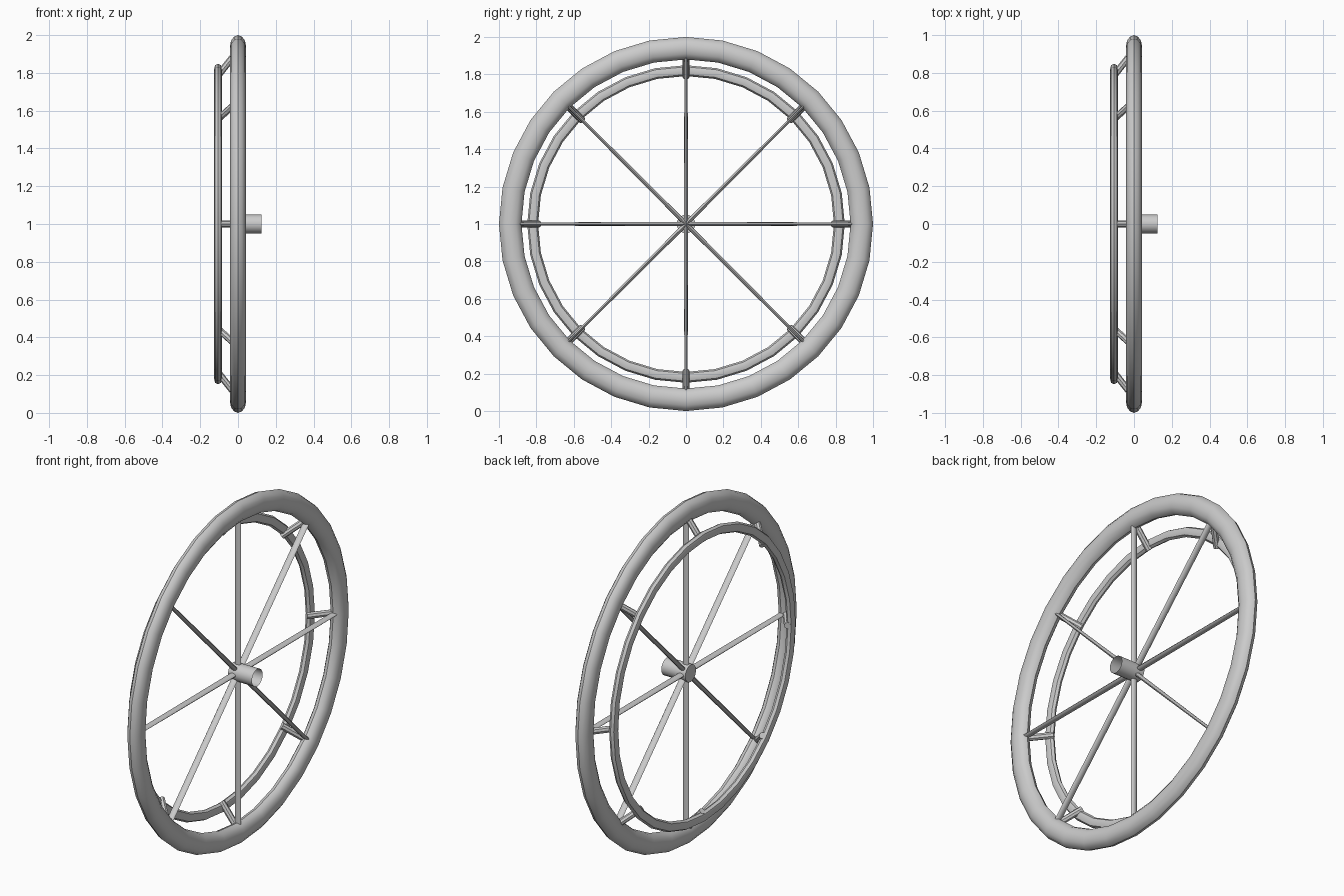
import bpy, bmesh
from math import sin, cos, pi, radians
from mathutils import Vector

if "Cube" in bpy.data.objects:
    bpy.data.objects.remove(bpy.data.objects["Cube"])

CENTRE = Vector((0, 0, 1))


def finish(name, bm, smooth=True):
    bmesh.ops.recalc_face_normals(bm, faces=bm.faces)
    mesh = bpy.data.meshes.new(name)
    bm.to_mesh(mesh)
    bm.free()
    obj = bpy.data.objects.new(name, mesh)
    bpy.context.collection.objects.link(obj)
    if smooth:
        bpy.ops.object.select_all(action='DESELECT')
        obj.select_set(True)
        bpy.context.view_layer.objects.active = obj
        bpy.ops.object.shade_smooth_by_angle(angle=radians(40))
    return obj


def polar(x, r, a):
    return CENTRE + Vector((x, r * sin(a), r * cos(a)))


def bridge(bm, a, b):
    for i in range(len(a)):
        j = (i + 1) % len(a)
        bm.faces.new((a[i], a[j], b[j], b[i]))


def ring(name, x, major, half_r, half_x, segs=32, sides=12):
    """Ring with an oval section, turning about the x axis."""
    bm = bmesh.new()
    loops = []
    for s in range(segs):
        a = 2 * pi * s / segs
        loops.append([bm.verts.new(polar(x + half_x * sin(2 * pi * k / sides),
                                         major + half_r * cos(2 * pi * k / sides), a))
                      for k in range(sides)])
    for s in range(segs):
        bridge(bm, loops[s], loops[(s + 1) % segs])
    return finish(name, bm)


def rod(name, a, start, end, sides=8):
    """Tapered oval rod in the radial plane at angle a; ends are (x, r, half_width, half_tangent)."""
    bm = bmesh.new()
    p, q = polar(start[0], start[1], a), polar(end[0], end[1], a)
    tangent = Vector((0, cos(a), -sin(a)))
    across = (q - p).normalized().cross(tangent)
    loops = []
    for c, e in ((p, start), (q, end)):
        loops.append([bm.verts.new(c + across * e[2] * cos(2 * pi * k / sides)
                                   + tangent * e[3] * sin(2 * pi * k / sides))
                      for k in range(sides)])
    bridge(bm, *loops)
    bm.faces.new(loops[0])
    bm.faces.new(loops[1])
    return finish(name, bm)


# Tyre and hand rim
ring("tyre", 0, 0.94, 0.06, 0.043)
ring("hand_rim", -0.106, 0.82, 0.029, 0.021, sides=8)

# Hub, closed on the hand rim side and open on the axle side
bm = bmesh.new()
hub = [[bm.verts.new(polar(x, 0.05, 2 * pi * k / 16)) for k in range(16)]
       for x in (-0.03, 0.125)]
bridge(bm, *hub)
bm.faces.new(hub[0])
finish("hub", bm)

# Spokes and the brackets that carry the hand rim
for i in range(8):
    angle = i * pi / 4
    rod(f"spoke_{i + 1}", angle, (0, 0, 0.02, 0.012), (0, 0.9, 0.02, 0.008))
    rod(f"bracket_{i + 1}", angle, (-0.106, 0.785, 0.018, 0.019), (-0.015, 0.9, 0.018, 0.019))
